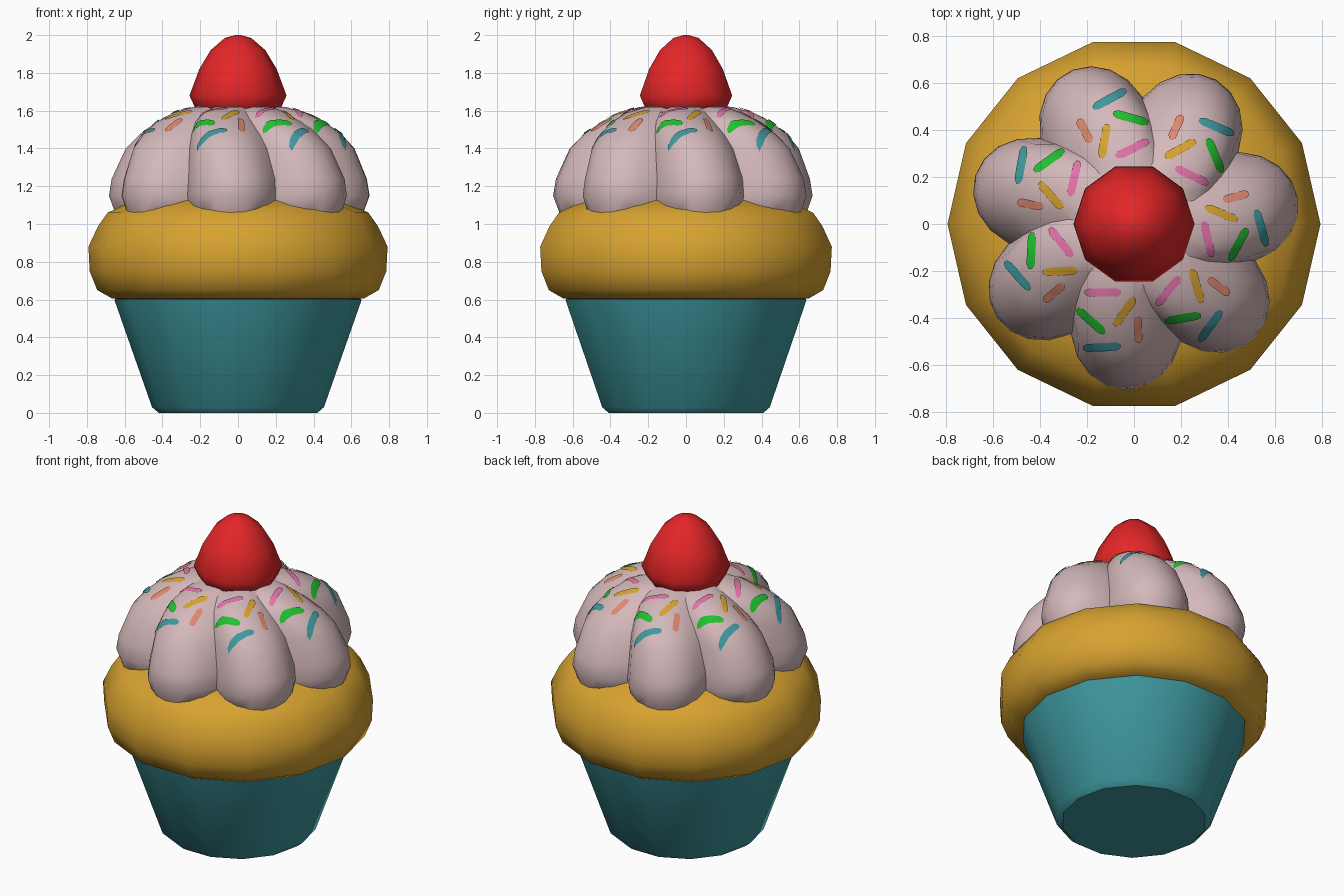
import bpy, math
from mathutils import Vector
from mathutils.bvhtree import BVHTree

if "Cube" in bpy.data.objects:
    bpy.data.objects.remove(bpy.data.objects["Cube"])


def material(name, rgb):
    lin = [(c / 255 / 12.92) if c < 10 else ((c / 255 + 0.055) / 1.055) ** 2.4 for c in rgb]
    m = bpy.data.materials.new(name)
    m.diffuse_color = (*lin, 1)
    m.use_nodes = True
    m.node_tree.nodes["Principled BSDF"].inputs["Base Color"].default_value = m.diffuse_color
    return m


TEAL = material("teal", (62, 153, 160))
GOLD = material("golden", (215, 162, 48))
CREAM = material("pale pink frosting", (212, 184, 186))
RED = material("red", (228, 38, 40))
GREEN = material("green", (34, 192, 48))
PINK = material("pink", (226, 114, 170))
SALMON = material("salmon", (222, 136, 110))


def make(name, verts, faces, mat, angle):
    me = bpy.data.meshes.new(name)
    me.from_pydata(verts, [], faces)
    me.materials.append(mat)
    me.polygons.foreach_set("use_smooth", [True] * len(me.polygons))
    me.set_sharp_from_angle(angle=math.radians(angle))
    ob = bpy.data.objects.new(name, me)
    bpy.context.collection.objects.link(ob)
    return ob


def rings(name, rows, mat, angle):
    """Skin a stack of equal rings, bottom to top, and cap both ends."""
    n = len(rows[0])
    verts = [v for row in rows for v in row]
    faces = [(i * n + j, i * n + (j + 1) % n, (i + 1) * n + (j + 1) % n, (i + 1) * n + j)
             for i in range(len(rows) - 1) for j in range(n)]
    faces += [tuple(reversed(range(n))), tuple(range(len(verts) - n, len(verts)))]
    return make(name, verts, faces, mat, angle)


def lathe(name, profile, sides, mat, angle):
    rows = [[(r * math.cos(2 * math.pi * j / sides), r * math.sin(2 * math.pi * j / sides), z)
             for j in range(sides)] for r, z in profile]
    return rings(name, rows, mat, angle)


# Paper cup, cake and cherry
lathe("cup", [(0.42, 0), (0.455, 0.03), (0.655, 0.60), (0.60, 0.63)], 14, TEAL, 40)
lathe("cake", [(0.55, 0.60), (0.665, 0.605), (0.745, 0.65), (0.785, 0.75), (0.792, 0.88),
               (0.74, 0.99), (0.69, 1.06), (0.55, 1.125), (0.2, 1.17)], 14, GOLD, 60)
lathe("cherry", [(0.12, 1.55), (0.22, 1.60), (0.257, 1.68), (0.205, 1.82), (0.145, 1.92),
                 (0.07, 1.985), (0.015, 2.0)], 10, RED, 60)

# Frosting: seven bulging lobes with sharp creases, slightly swirled (radius, height, swirl)
LOBES, STEP, START = 7, 360 / 7, -94
PROFILE = [(0.60, 1.02, 0), (0.672, 1.06, 0), (0.705, 1.15, 0), (0.69, 1.24, 0), (0.62, 1.40, -3),
           (0.55, 1.475, -6), (0.46, 1.54, -10), (0.36, 1.59, -13), (0.25, 1.62, -10), (0.06, 1.63, -10)]
SEG = 8
rows = []
for r, z, swirl in PROFILE:
    row = []
    for k in range(LOBES):
        for s in range(SEG):
            u = -1 + 2 * s / SEG
            a = math.radians(START + k * STEP + u * STEP / 2 + swirl)
            rr = r * (1 - 0.235 * u * u)
            row.append((rr * math.cos(a), rr * math.sin(a), z))
    rows.append(row)
frosting = rings("frosting", rows, CREAM, 38)

# Sprinkles: thin strips laid on the frosting (x, y, angle, length), repeated on each lobe
me = frosting.data
tree = BVHTree.FromPolygons([v.co for v in me.vertices], [p.vertices[:] for p in me.polygons])
SPRINKLES = [("pink", PINK, -0.13, -0.29, 0, 0.15), ("gold", GOLD, -0.04, -0.37, 55, 0.145),
             ("salmon", SALMON, 0.015, -0.445, 92, 0.11), ("green", GREEN, -0.18, -0.41, -42, 0.15),
             ("teal", TEAL, -0.135, -0.52, 3, 0.155)]
ALONG, ACROSS, WIDTH = 8, 3, 0.034
for name, mat, x, y, ang, length in SPRINKLES:
    verts, faces = [], []
    for k in range(LOBES):
        base = len(verts)
        turn = math.radians(k * STEP)
        a = math.radians(ang)
        for i in range(ALONG + 1):
            t = -1 + 2 * i / ALONG
            half = WIDTH / 2 * (0.45 if i in (0, ALONG) else 1)
            for j in range(ACROSS):
                p, q = t * length / 2, (j - 1) * half
                px = x + p * math.cos(a) - q * math.sin(a)
                py = y + p * math.sin(a) + q * math.cos(a)
                wx = px * math.cos(turn) - py * math.sin(turn)
                wy = px * math.sin(turn) + py * math.cos(turn)
                hit, nor, _, _ = tree.ray_cast(Vector((wx, wy, 3)), Vector((0, 0, -1)))
                verts.append(hit + nor * 0.006 if hit else Vector((wx, wy, 1.2)))
        for i in range(ALONG):
            for j in range(ACROSS - 1):
                b = base + i * ACROSS + j
                faces.append((b, b + ACROSS, b + ACROSS + 1, b + 1))
    ob = make(name + "_sprinkles", verts, faces, mat, 60)
    ob.data.flip_normals()
